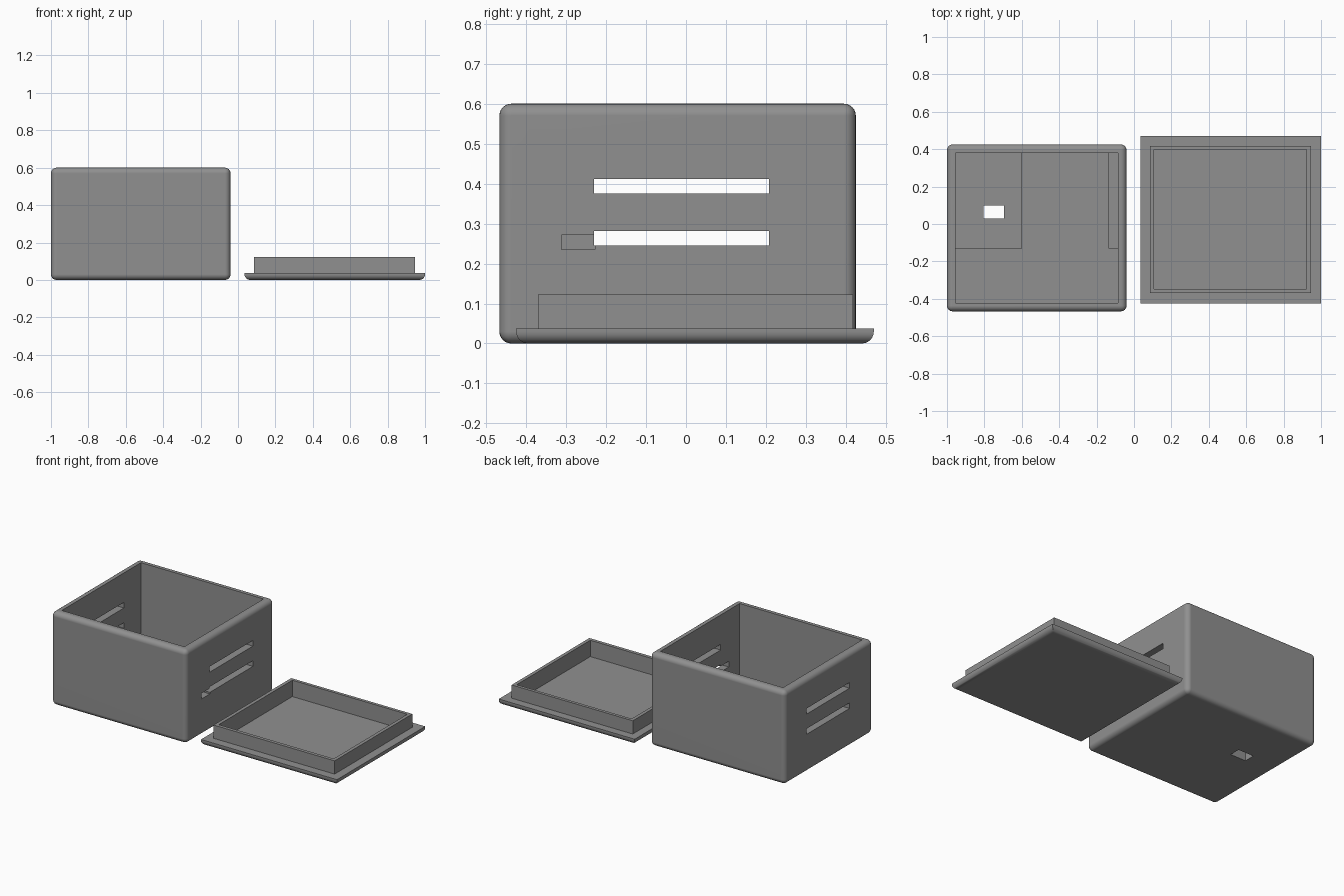
import bpy, bmesh

if "Cube" in bpy.data.objects:
    bpy.data.objects.remove(bpy.data.objects["Cube"])

grey = bpy.data.materials.new("plain grey")
grey.diffuse_color = (0.28, 0.28, 0.28, 1)
grey.use_nodes = True
grey.node_tree.nodes["Principled BSDF"].inputs["Base Color"].default_value = grey.diffuse_color


def block(name, x, y, z, radius=0, pick=None):
    """Box between (min, max) pairs, with the picked edges rounded."""
    bm = bmesh.new()
    bmesh.ops.create_cube(bm, size=1)
    for v in bm.verts:
        v.co = [r[0] if c < 0 else r[1] for c, r in zip(v.co, (x, y, z))]
    if radius:
        edges = [e for e in bm.edges if pick is None or pick(e)]
        bmesh.ops.bevel(bm, geom=edges, offset=radius, segments=6,
                        profile=0.5, affect='EDGES', clamp_overlap=True)
    mesh = bpy.data.meshes.new(name)
    bm.to_mesh(mesh)
    bm.free()
    ob = bpy.data.objects.new(name, mesh)
    bpy.context.collection.objects.link(ob)
    mesh.materials.append(grey)
    return ob


def cut(ob, x, y, z):
    """Remove a box-shaped volume from a part."""
    cutter = block("cutter", x, y, z)
    cutter.hide_render = True
    mod = ob.modifiers.new("cut", 'BOOLEAN')
    mod.operation, mod.solver, mod.object = 'DIFFERENCE', 'EXACT', cutter
    bpy.context.view_layer.objects.active = ob
    bpy.ops.object.modifier_apply(modifier=mod.name)
    bpy.data.objects.remove(cutter)


def finish(ob):
    """Smooth the rounded edges, keep the cut edges crisp."""
    bpy.ops.object.select_all(action='DESELECT')
    ob.select_set(True)
    bpy.context.view_layer.objects.active = ob
    bpy.ops.object.shade_smooth_by_angle(angle=0.6)
    mod = ob.modifiers.new("even normals", 'WEIGHTED_NORMAL')
    mod.keep_sharp = True


FLOOR = 0.045
HOLE = ((-0.805, -0.695), (0.03, 0.10), (-0.1, 0.2))

# Open box with rounded outer edges
box = block("box", (-1, -0.04), (-0.467, 0.425), (0, 0.6), 0.03)
cut(box, (-0.955, -0.085), (-0.422, 0.38), (FLOOR, 0.8))

# Vent slots through both side walls
for z in (0.245, 0.375):
    cut(box, (-1.2, 0.2), (-0.23, 0.208), (z, z + 0.036))

# Small cable opening in the right wall, hole in the floor
cut(box, (-0.11, 0.1), (-0.312, -0.228), (0.235, 0.271))
cut(box, *HOLE)
finish(box)

# Low supports on the box floor
support = block("left_support", (-0.96, -0.6), (-0.13, 0.385), (FLOOR - 0.01, 0.085))
cut(support, *HOLE)
block("right_support", (-0.135, -0.08), (-0.13, 0.385), (FLOOR - 0.01, 0.085))

# Lid plate, rounded along its lower edges only
lid = block("lid_plate", (0.035, 1), (-0.425, 0.47), (0, 0.038), 0.03,
            lambda e: all(v.co.z < 0.01 for v in e.verts))
cut(lid, (0.107, 0.923), (-0.348, 0.398), (0.018, 0.3))
finish(lid)

# Raised rim that fits inside the box
rim = block("lid_rim", (0.085, 0.945), (-0.37, 0.418), (0.034, 0.123))
cut(rim, (0.107, 0.923), (-0.348, 0.398), (0, 0.3))
